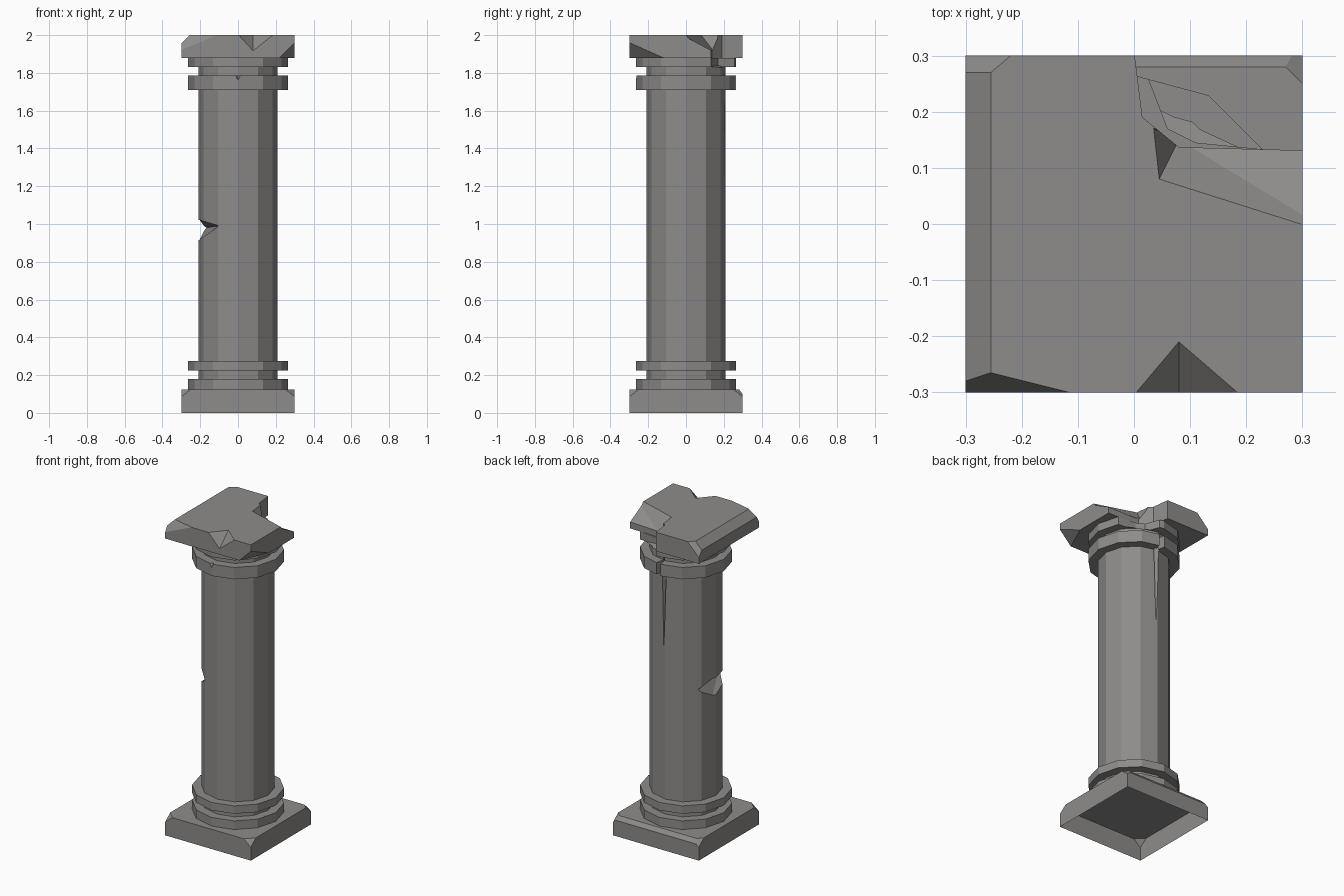
import bpy, bmesh, math
from mathutils import Vector

if "Cube" in bpy.data.objects:
    bpy.data.objects.remove(bpy.data.objects["Cube"])

stone = bpy.data.materials.new("grey_stone")
stone.use_nodes = True
grey = (0.27, 0.263, 0.256, 1)
stone.diffuse_color = grey
stone.node_tree.nodes["Principled BSDF"].inputs["Base Color"].default_value = grey


def make_object(name, bm):
    bmesh.ops.recalc_face_normals(bm, faces=bm.faces)
    mesh = bpy.data.meshes.new(name)
    bm.to_mesh(mesh)
    bm.free()
    mesh.materials.append(stone)
    obj = bpy.data.objects.new(name, mesh)
    bpy.context.collection.objects.link(obj)
    return obj


def slab(z0, z1, half=0.3):
    bm = bmesh.new()
    bmesh.ops.create_cube(bm, size=1)
    for v in bm.verts:
        v.co = (v.co.x * 2 * half, v.co.y * 2 * half, z0 if v.co.z < 0 else z1)
    return bm


def slice_off(bm, a, b, c):
    """Cut along the plane through a, b, c and drop the side away from the axis."""
    a, b, c = Vector(a), Vector(b), Vector(c)
    normal = (b - a).cross(c - a).normalized()
    centre = sum((v.co for v in bm.verts), Vector()) / len(bm.verts)
    if normal.dot(centre - a) > 0:
        normal = -normal
    geom = bm.verts[:] + bm.edges[:] + bm.faces[:]
    cut = bmesh.ops.bisect_plane(bm, geom=geom, plane_co=a, plane_no=normal, clear_outer=True)
    edges = [e for e in cut["geom_cut"] if isinstance(e, bmesh.types.BMEdge)]
    bmesh.ops.holes_fill(bm, edges=edges, sides=0)


def chip(obj, points):
    """Subtract the convex hull of some points."""
    bm = bmesh.new()
    for p in points:
        bm.verts.new(p)
    hull = bmesh.ops.convex_hull(bm, input=bm.verts[:])
    bmesh.ops.delete(bm, geom=hull["geom_interior"], context="VERTS")
    cutter = make_object("chip_cutter", bm)
    cutter.hide_render = True
    mod = obj.modifiers.new("chip", "BOOLEAN")
    mod.operation, mod.solver, mod.object = "DIFFERENCE", "EXACT", cutter
    bpy.context.view_layer.objects.active = obj
    bpy.ops.object.modifier_apply(modifier=mod.name)
    bpy.data.objects.remove(cutter)


# Square base, worn along the back edge and at the corners, open underneath
bm = slab(0, 0.125)
slice_off(bm, (-0.3, 0.28, 0.125), (0.3, 0.28, 0.125), (0.3, 0.3, 0.1))
for sx in (-1, 1):
    for sy in (-1, 1):
        slice_off(bm, (sx * 0.3, sy * 0.25, 0.125), (sx * 0.25, sy * 0.3, 0.125),
                  (sx * 0.3, sy * 0.3, 0.085))
bottom = [f for f in bm.faces if f.calc_center_median().z < 0.001]
bmesh.ops.delete(bm, geom=bottom, context="FACES_ONLY")
make_object("base", bm)

# Twelve-sided shaft with a pair of rings at each end
thin, wide = 0.21, 0.265
profile = [(wide, 0.125), (wide, 0.18), (thin, 0.18), (thin, 0.225), (wide, 0.225),
           (wide, 0.275), (thin, 0.275), (thin, 1.71), (wide, 1.71), (wide, 1.785),
           (thin, 1.785), (thin, 1.83), (wide, 1.83), (wide, 1.88)]
bm = bmesh.new()
sides = 12
loops = [[bm.verts.new((r * math.cos(math.tau * i / sides), r * math.sin(math.tau * i / sides), z))
          for i in range(sides)] for r, z in profile]
for low, high in zip(loops, loops[1:]):
    for i in range(sides):
        j = (i + 1) % sides
        bm.faces.new((low[i], low[j], high[j], high[i]))
bm.faces.new(loops[0])
bm.faces.new(loops[-1])
shaft = make_object("shaft", bm)

# Side gash, front nick, back crack and broken upper ring
chip(shaft, [(-0.1, -0.2, 0.99), (-0.17, 0.13, 0.98)]
     + [(-0.3, y, z) for y in (-0.24, 0.24) for z in (0.85, 1.05)])
chip(shaft, [(-0.035, -0.28, 1.8), (0.035, -0.28, 1.8), (0, -0.28, 1.745), (0, -0.23, 1.8)])
chip(shaft, [(-0.015, 0.22, 1.75), (0.03, 0.22, 1.75), (0.01, 0.17, 1.75), (0.01, 0.215, 1.1)])
chip(shaft, [(x, y, z) for z in (1.69, 1.8) for x, y in ((-0.01, 0.29), (0.035, 0.29), (0.01, 0.19))])
chip(shaft, [(0.06, 0.17, 1.84), (0.11, 0.145, 1.84), (0.06, 0.17, 1.95), (0.11, 0.145, 1.95),
             (0.01, 0.3, 1.8), (0.01, 0.3, 1.95), (0.26, 0.13, 1.82), (0.26, 0.13, 1.95),
             (0.25, 0.3, 1.79), (0.25, 0.3, 1.95)])

# Square cap with a worn side and chipped corners
bm = slab(1.88, 2.0)
slice_off(bm, (-0.255, -0.3, 2), (-0.255, 0.3, 2), (-0.3, 0, 1.955))
slice_off(bm, (-0.255, -0.265, 2), (-0.115, -0.3, 2), (-0.3, -0.28, 1.955))
slice_off(bm, (-0.255, 0.27, 2), (-0.22, 0.3, 2), (-0.3, 0.3, 1.92))
slice_off(bm, (0.3, -0.12, 1.88), (0.3, -0.3, 1.96), (0.22, -0.3, 1.88))
cap = make_object("cap", bm)

# Front notch, sloping break and missing back corner
chip(cap, [(0.08, -0.21, 2), (0.08, -0.305, 1.912), (0, -0.305, 2), (0.19, -0.305, 2),
           (0.08, -0.21, 2.05), (0, -0.305, 2.05), (0.19, -0.305, 2.05)])
chip(cap, [(0.045, 0.08, 2), (0.36, -0.02, 2), (0.08, 0.15, 1.91), (0.36, 0.15, 1.91),
           (0.035, 0.17, 2), (0.045, 0.08, 2.05), (0.36, -0.02, 2.05), (0.36, 0.15, 2.05)])
outline = [(-0.005, 0.35), (0.005, 0.27), (0.015, 0.19), (0.08, 0.137), (0.35, 0.13), (0.35, 0.35)]
chip(cap, [(x, y, z) for x, y in outline for z in (1.8, 2.1)])
